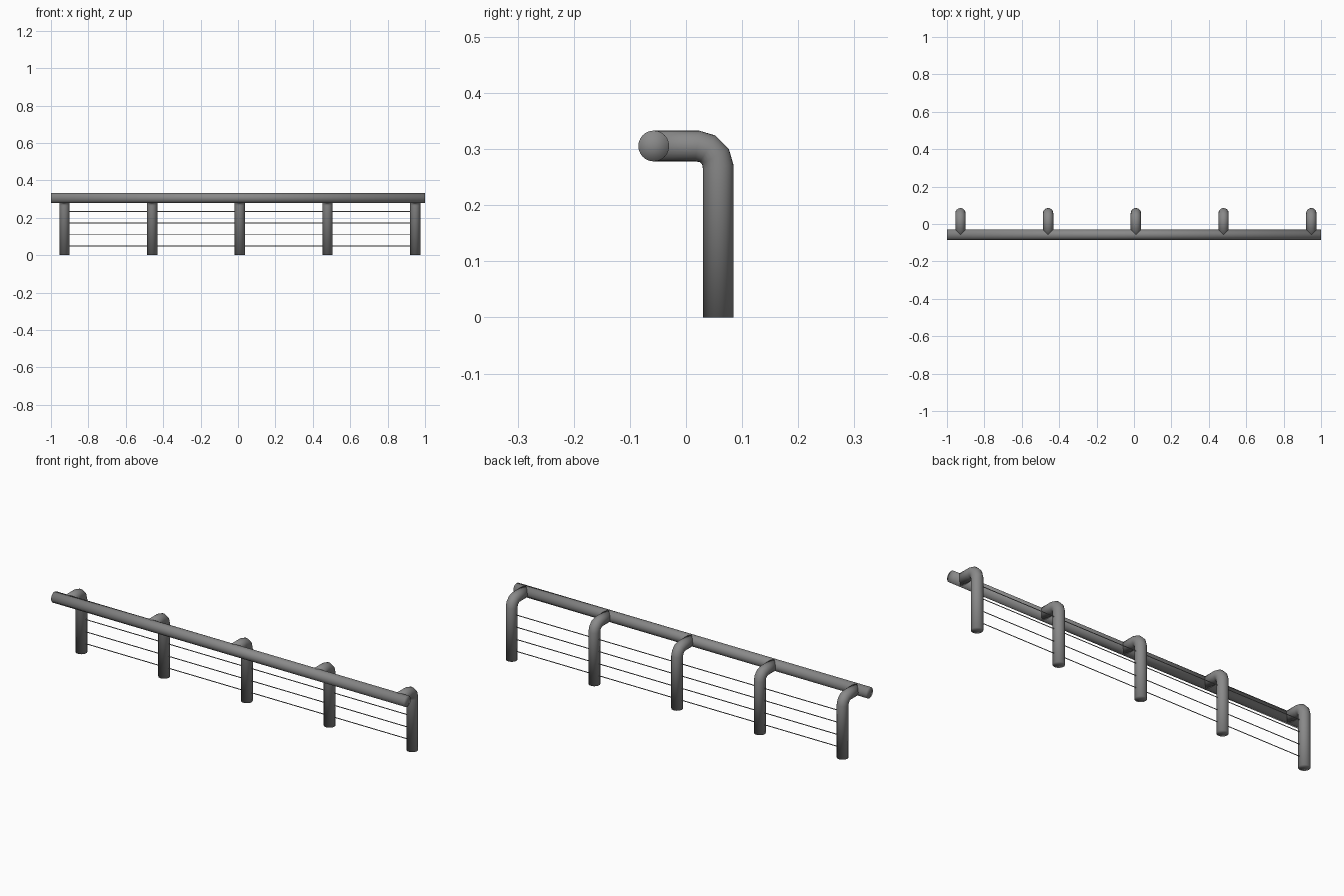
import bpy, bmesh
from math import sin, cos, pi
from mathutils import Vector

if "Cube" in bpy.data.objects:
    bpy.data.objects.remove(bpy.data.objects["Cube"])

R = 0.0275          # tube radius
SIDES = 24
Y = 0.0575          # offset of posts (back) and rail (front)
RAIL_Z = 0.3055

# Dark grey metal
metal = bpy.data.materials.new("dark_metal")
metal.diffuse_color = (0.25, 0.25, 0.25, 1)
metal.use_nodes = True
metal.node_tree.nodes["Principled BSDF"].inputs["Base Color"].default_value = metal.diffuse_color


def finish(bm, name, smooth=True):
    bmesh.ops.recalc_face_normals(bm, faces=bm.faces)
    for f in bm.faces:
        f.smooth = smooth
    me = bpy.data.meshes.new(name)
    bm.to_mesh(me)
    bm.free()
    me.materials.append(metal)
    ob = bpy.data.objects.new(name, me)
    bpy.context.collection.objects.link(ob)
    return ob


def tube(name, path, side):
    """Sweep a circle along a planar path; side is the normal of its plane."""
    bm = bmesh.new()
    pts = [Vector(p) for p in path]
    side = Vector(side)
    rings = []
    for i, p in enumerate(pts):
        a = (pts[i] - pts[i - 1]).normalized() if i else None
        b = (pts[i + 1] - p).normalized() if i < len(pts) - 1 else None
        t = ((a or b) + (b or a)).normalized()
        up = t.cross(side)
        rings.append([bm.verts.new(p + R * (cos(k * 2 * pi / SIDES) * side + sin(k * 2 * pi / SIDES) * up))
                      for k in range(SIDES)])
    for r0, r1 in zip(rings, rings[1:]):
        for k in range(SIDES):
            n = (k + 1) % SIDES
            bm.faces.new((r0[k], r0[n], r1[n], r1[k]))
    # Fan caps, shaded smooth together with the tube walls
    for ring, p in ((rings[0], pts[0]), (rings[-1], pts[-1])):
        c = bm.verts.new(p)
        for k in range(SIDES):
            bm.faces.new((ring[k], ring[(k + 1) % SIDES], c))
    return finish(bm, name)


# Top rail
tube("top_rail", [(-1, -Y, RAIL_Z), (1, -Y, RAIL_Z)], (0, 0, 1))

# Bent posts, running up, over and into the rail
post_x = [-0.928 + 0.469 * i for i in range(5)]
bend = 0.0375
for i, x in enumerate(post_x):
    path = [(x, Y, 0)]
    for k in range(4):
        a = k * pi / 6
        path.append((x, Y - bend + bend * cos(a), RAIL_Z - bend + bend * sin(a)))
    path.append((x, -Y, RAIL_Z))
    tube(f"post_{i + 1}", path, (1, 0, 0))

# Thin flat wires strung between the posts
for i, z in enumerate((0.048, 0.109, 0.172, 0.234)):
    bm = bmesh.new()
    h = 0.0025
    bm.faces.new([bm.verts.new(c) for c in (
        (post_x[0], Y, z - h), (post_x[-1], Y, z - h),
        (post_x[-1], Y, z + h), (post_x[0], Y, z + h))])
    finish(bm, f"wire_{i + 1}", False)
